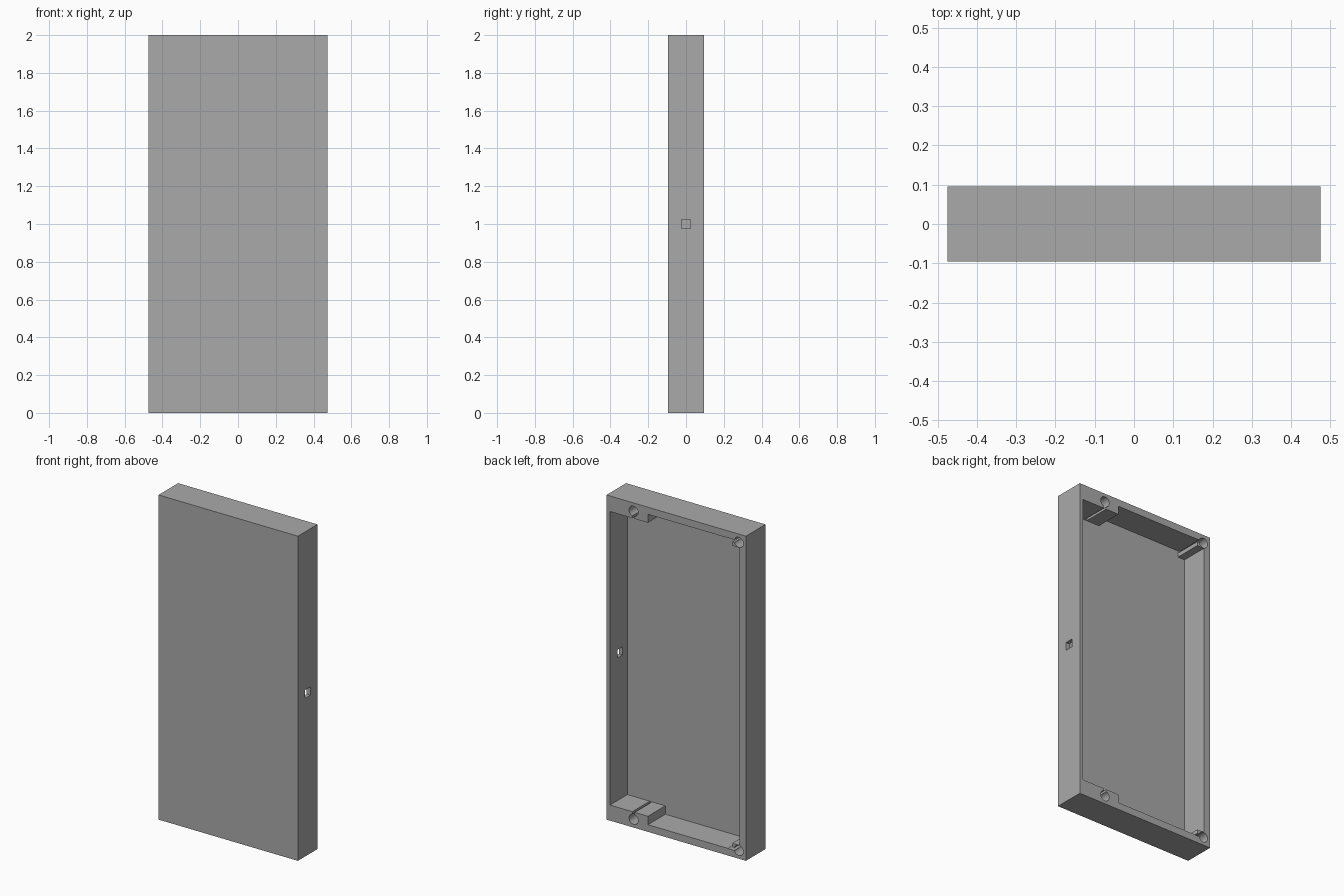
import bpy, bmesh
from mathutils import Matrix, Vector

cube = bpy.data.objects.get("Cube")
if cube:
    bpy.data.objects.remove(cube, do_unlink=True)

W, D, H = 0.95, 0.19, 2.0      # overall size
HX, HY = W / 2, D / 2
FLOOR_Y = -HY + 0.021          # inside of the front panel
THIN, RIM = 0.024, 0.044       # wall thicknesses
BLOCK = 0.096                  # reach of the screw blocks
STEP_X = 0.193                 # inner end of the wide blocks
BOSS_X = -HX + 0.093           # inner side of the corner bosses
HOLE_R, HOLE_Z = 0.031, 0.051
SLOT = 0.016

grey = bpy.data.materials.new("plain_grey")
grey.use_nodes = True
colour = (0.4, 0.4, 0.4, 1)
grey.diffuse_color = colour
grey.node_tree.nodes["Principled BSDF"].inputs["Base Color"].default_value = colour


def finish(name, bm):
    bmesh.ops.recalc_face_normals(bm, faces=bm.faces)
    mesh = bpy.data.meshes.new(name)
    bm.to_mesh(mesh)
    bm.free()
    mesh.materials.append(grey)
    obj = bpy.data.objects.new(name, mesh)
    bpy.context.collection.objects.link(obj)
    return obj


def box(name, low, high):
    low, high = Vector(low), Vector(high)
    bm = bmesh.new()
    bmesh.ops.create_cube(bm, size=1, matrix=Matrix.Translation((low + high) / 2)
                          @ Matrix.Diagonal((*(high - low), 1)))
    return finish(name, bm)


def prism(name, outline, y0, y1):
    bm = bmesh.new()
    face = bm.faces.new([bm.verts.new((x, y0, z)) for x, z in outline])
    ext = bmesh.ops.extrude_face_region(bm, geom=[face])
    verts = [v for v in ext["geom"] if isinstance(v, bmesh.types.BMVert)]
    bmesh.ops.translate(bm, verts=verts, vec=(0, y1 - y0, 0))
    return finish(name, bm)


def bore(name, x, z, y0, y1):
    bm = bmesh.new()
    place = Matrix.Translation((x, (y0 + y1) / 2, z)) @ Matrix.Rotation(1.5707963, 4, 'X')
    bmesh.ops.create_cone(bm, cap_ends=True, segments=32, radius1=HOLE_R,
                          radius2=HOLE_R, depth=y1 - y0, matrix=place)
    return finish(name, bm)


def cut(target, cutter):
    cutter.hide_render = True
    mod = target.modifiers.new("cut", 'BOOLEAN')
    mod.operation = 'DIFFERENCE'
    mod.solver = 'EXACT'
    mod.object = cutter
    bpy.context.view_layer.objects.active = target
    bpy.ops.object.modifier_apply(modifier=mod.name)
    bpy.data.objects.remove(cutter, do_unlink=True)


# Outer body of the tray, open at the back
tray = box("enclosure_tray", (-HX, -HY, 0), (HX, HY, H))

# Cavity outline: lower half, then its mirror at the top
lower = [(-HX + RIM, BLOCK - 0.012), (BOSS_X, BLOCK - 0.012), (BOSS_X, RIM),
         (STEP_X, RIM), (STEP_X, BLOCK), (HX - THIN, BLOCK)]
upper = [(x, H - z) for x, z in reversed(lower)]
cut(tray, prism("cavity", lower + upper, FLOOR_Y, HY + 0.05))

# Screw holes with relief slots into the cavity
deep = FLOOR_Y + 0.004
for top in (False, True):
    hz = H - HOLE_Z if top else HOLE_Z
    block_x, boss_x = HX - 0.184, -HX + 0.049
    for hx in (block_x, boss_x):
        cut(tray, bore("screw_hole", hx, hz, deep, HY + 0.05))
    inner = H - BLOCK - 0.03 if top else BLOCK + 0.03
    cut(tray, box("block_slot", (block_x - SLOT / 2, deep, min(hz, inner)),
                  (block_x + SLOT / 2, HY + 0.04, max(hz, inner))))
    cut(tray, box("boss_slot", (boss_x, deep, hz - SLOT / 2),
                  (BOSS_X + 0.03, HY + 0.04, hz + SLOT / 2)))

# Square cable opening in the left wall
cut(tray, box("cable_opening", (HX - 0.08, -0.025, 0.975), (HX + 0.05, 0.025, 1.025)))

# Smooth the bores, keep every edge crisp
bpy.ops.object.select_all(action='DESELECT')
tray.select_set(True)
bpy.context.view_layer.objects.active = tray
bpy.ops.object.shade_smooth_by_angle(angle=0.5)
